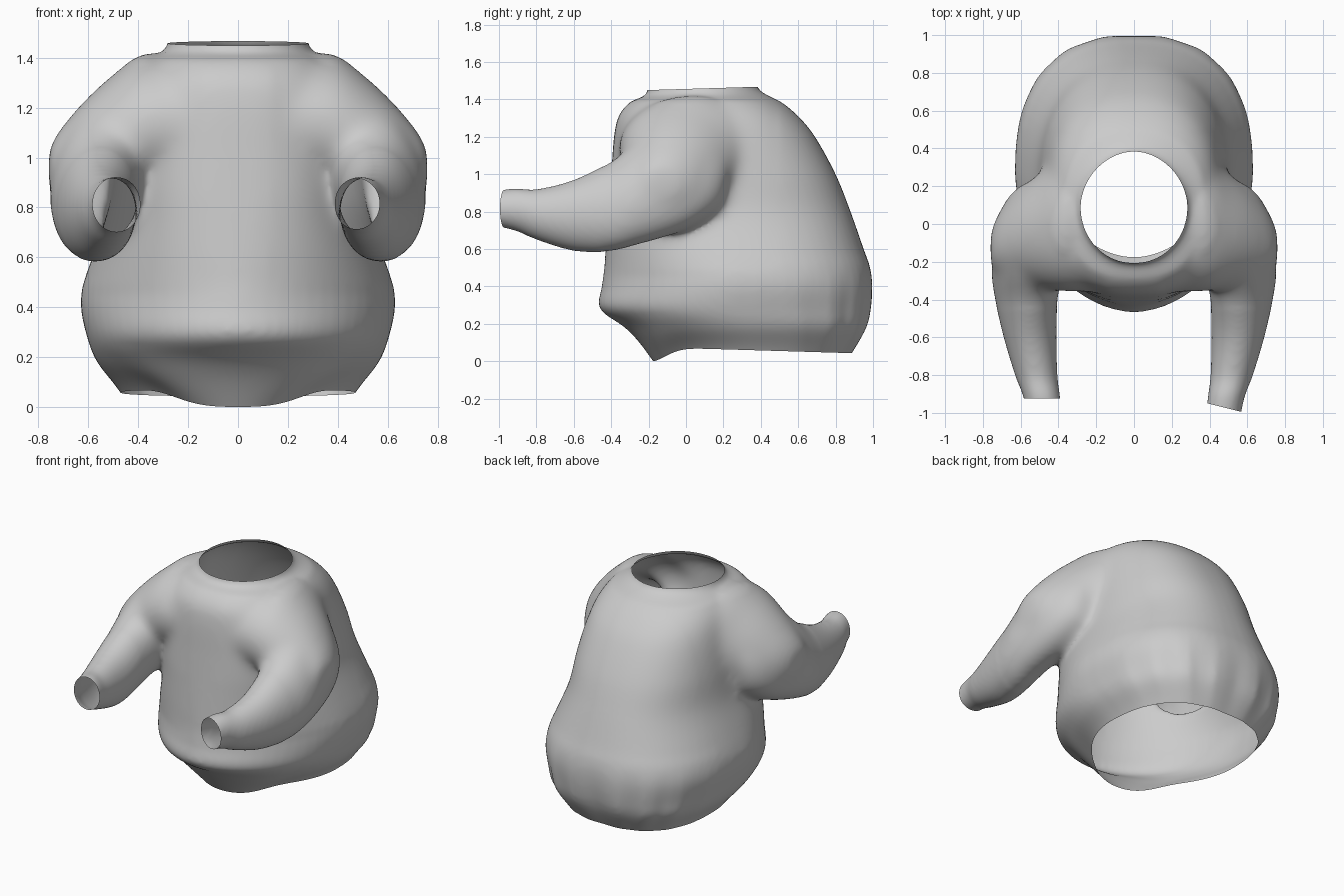
import bpy, bmesh, math
from mathutils import Vector

if "Cube" in bpy.data.objects:
    bpy.data.objects.remove(bpy.data.objects["Cube"])

N = 64


def smooth_rows(rows, steps=5):
    """Catmull-Rom interpolation between rows of section values."""
    out = []
    for i in range(len(rows) - 1):
        a, b, c, d = (rows[max(0, min(len(rows) - 1, i + k))] for k in (-1, 0, 1, 2))
        for s in range(steps):
            t = s / steps
            out.append([0.5 * (2*q + (r - p)*t + (2*p - 5*q + 4*r - u)*t*t
                               + (3*q - p - 3*r + u)*t**3)
                        for p, q, r, u in zip(a, b, c, d)])
    return out + [list(rows[-1])]


def spow(v, e):
    return math.copysign(abs(v) ** e, v)


def loft(bm, rings):
    """Closed tube through a list of point rings."""
    vs = [[bm.verts.new(p) for p in ring] for ring in rings]
    for a, b in zip(vs, vs[1:]):
        for i in range(N):
            j = (i + 1) % N
            bm.faces.new((a[i], a[j], b[j], b[i]))
    bm.faces.new(vs[0])
    bm.faces.new(vs[-1])


def torso_ring(z, hx, yf, yb, n):
    pts = []
    # belly corners are rounder than the chest corners
    front = n - 0.6 + 0.7 * max(0, min(1, (z - 0.45) / 0.4))
    for i in range(N):
        a = 2 * math.pi * i / N
        m = n if math.sin(a) > 0 else front
        x, y = spow(math.cos(a), 2 / m), spow(math.sin(a), 2 / m)
        # gathered pleats on the lower back
        k = 1 + 0.014 * math.cos(18 * a) * max(0, math.sin(a)) * max(0, 1 - abs(z - 0.2) / 0.3)
        pts.append((hx * x * k, (yf + yb) / 2 + (yb - yf) / 2 * y * k, z))
    return pts


def sleeve_ring(y, x0, x1, z0, z1, lean, side):
    pts = []
    for i in range(N):
        a = 2 * math.pi * i / N
        dz = (z1 - z0) / 2 * math.sin(a)
        x = (x0 + x1) / 2 + (x1 - x0) / 2 * math.cos(a) + lean * dz
        pts.append((side * x, y, (z0 + z1) / 2 + dz))
    return pts


def yoke_ring(x, y0, y1, z0, z1):
    return [(x, (y0 + y1) / 2 + (y1 - y0) / 2 * math.cos(2 * math.pi * i / N),
             (z0 + z1) / 2 + (z1 - z0) / 2 * math.sin(2 * math.pi * i / N)) for i in range(N)]


# z, half width, front y, back y, squareness
torso = [(-0.06, 0.40, -0.08, 0.82, 2.4), (0.07, 0.48, -0.17, 0.905, 2.5),
         (0.18, 0.565, -0.32, 0.965, 2.55), (0.28, 0.605, -0.46, 0.99, 2.5),
         (0.40, 0.63, -0.45, 0.998, 2.45), (0.50, 0.62, -0.437, 0.985, 2.4),
         (0.60, 0.585, -0.43, 0.95, 2.35), (0.80, 0.515, -0.415, 0.88, 2.3),
         (1.00, 0.49, -0.40, 0.80, 2.35), (1.20, 0.46, -0.385, 0.69, 2.4),
         (1.31, 0.43, -0.36, 0.60, 2.4), (1.385, 0.38, -0.30, 0.51, 2.3),
         (1.42, 0.31, -0.22, 0.44, 2.1), (1.46, 0.28, -0.205, 0.385, 1.9),
         (1.54, 0.275, -0.20, 0.37, 1.9)]
# y, inner x, outer x, bottom z, top z, lean
sleeve = [(0.225, 0.44, 0.56, 0.93, 1.10, 0), (0.19, 0.36, 0.62, 0.83, 1.17, -0.2),
          (0.11, 0.30, 0.68, 0.76, 1.24, -0.25), (0.0, 0.29, 0.715, 0.70, 1.29, -0.25),
          (-0.15, 0.34, 0.74, 0.65, 1.27, -0.2), (-0.28, 0.38, 0.75, 0.615, 1.17, -0.15),
          (-0.40, 0.405, 0.735, 0.585, 1.07, -0.1), (-0.60, 0.41, 0.69, 0.59, 0.97, 0),
          (-0.80, 0.405, 0.63, 0.65, 0.92, 0), (-0.92, 0.39, 0.585, 0.70, 0.925, 0),
          (-1.08, 0.37, 0.555, 0.73, 0.90, 0)]
# x, front y, back y, bottom z, top z : sloping shoulders
half_yoke = [(0.76, -0.22, -0.04, 0.88, 1.04), (0.71, -0.27, 0.07, 0.80, 1.12),
             (0.61, -0.31, 0.18, 0.76, 1.235), (0.50, -0.34, 0.27, 0.78, 1.335),
             (0.40, -0.355, 0.37, 0.82, 1.405), (0.28, -0.36, 0.44, 0.85, 1.42)]
yoke = half_yoke + [(-r[0],) + r[1:] for r in reversed(half_yoke)]

# torso, shoulders and both sleeves as closed volumes
bm = bmesh.new()
loft(bm, [torso_ring(*r) for r in smooth_rows(torso)])
loft(bm, [yoke_ring(*r) for r in smooth_rows(yoke)])
for side in (1, -1):
    loft(bm, [sleeve_ring(*r, side) for r in smooth_rows(sleeve)])
bmesh.ops.recalc_face_normals(bm, faces=bm.faces)
mesh = bpy.data.meshes.new("jacket")
bm.to_mesh(mesh)
bm.free()
jacket = bpy.data.objects.new("jacket", mesh)
bpy.context.collection.objects.link(jacket)
bpy.context.view_layer.objects.active = jacket
jacket.select_set(True)

# fuse into one cloth surface, with extra softening where the sleeves join
rm = jacket.modifiers.new("fuse", 'REMESH')
rm.mode = 'VOXEL'
rm.voxel_size = 0.016
bpy.ops.object.modifier_apply(modifier="fuse")
joins = jacket.vertex_groups.new(name="joins")
joins.add([v.index for v in jacket.data.vertices
           if -0.45 < v.co.y < 0.5 and 0.5 < v.co.z < 1.38 and abs(v.co.x) > 0.15], 1, 'REPLACE')
for name, group, count in (("soften_joins", "joins", 50), ("soften", "", 10)):
    sm = jacket.modifiers.new(name, 'SMOOTH')
    sm.factor = 0.5
    sm.iterations = count
    sm.vertex_group = group
    bpy.ops.object.modifier_apply(modifier=name)

# cut the openings
bm = bmesh.new()
bm.from_mesh(jacket.data)


def cut(co, normal, region):
    faces = [f for f in bm.faces if region(f.calc_center_median())]
    geom = set(faces)
    for f in faces:
        geom.update(f.edges)
        geom.update(f.verts)
    bmesh.ops.bisect_plane(bm, geom=list(geom), plane_co=co,
                           plane_no=Vector(normal).normalized(), clear_outer=True)


cut((0, 0.3, 1.465), (0, -0.03, 1), lambda c: c.z > 1.3)                      # neck
cut((0, -0.17, 0.075), (0, -0.03, -1), lambda c: c.z < 0.3)                   # hem
cut((0.47, -0.97, 0.8), (-0.25, -1, 0), lambda c: c.y < -0.8 and c.x > 0)     # right cuff
cut((-0.47, -0.925, 0.8), (0, -1, 0), lambda c: c.y < -0.8 and c.x < 0)       # left cuff

# front of the hem dips down to the ground
for v in bm.verts:
    x, y, z = v.co
    if z < 0.25:
        t = min(1, (0.25 - z) / 0.175)
        v.co.z -= 0.075 * t * math.exp(-((y + 0.17) / 0.12) ** 2 - (x / 0.45) ** 2)
low = min(v.co.z for v in bm.verts)
for v in bm.verts:
    v.co.z -= low
bm.to_mesh(jacket.data)
bm.free()
bpy.ops.object.shade_smooth()
